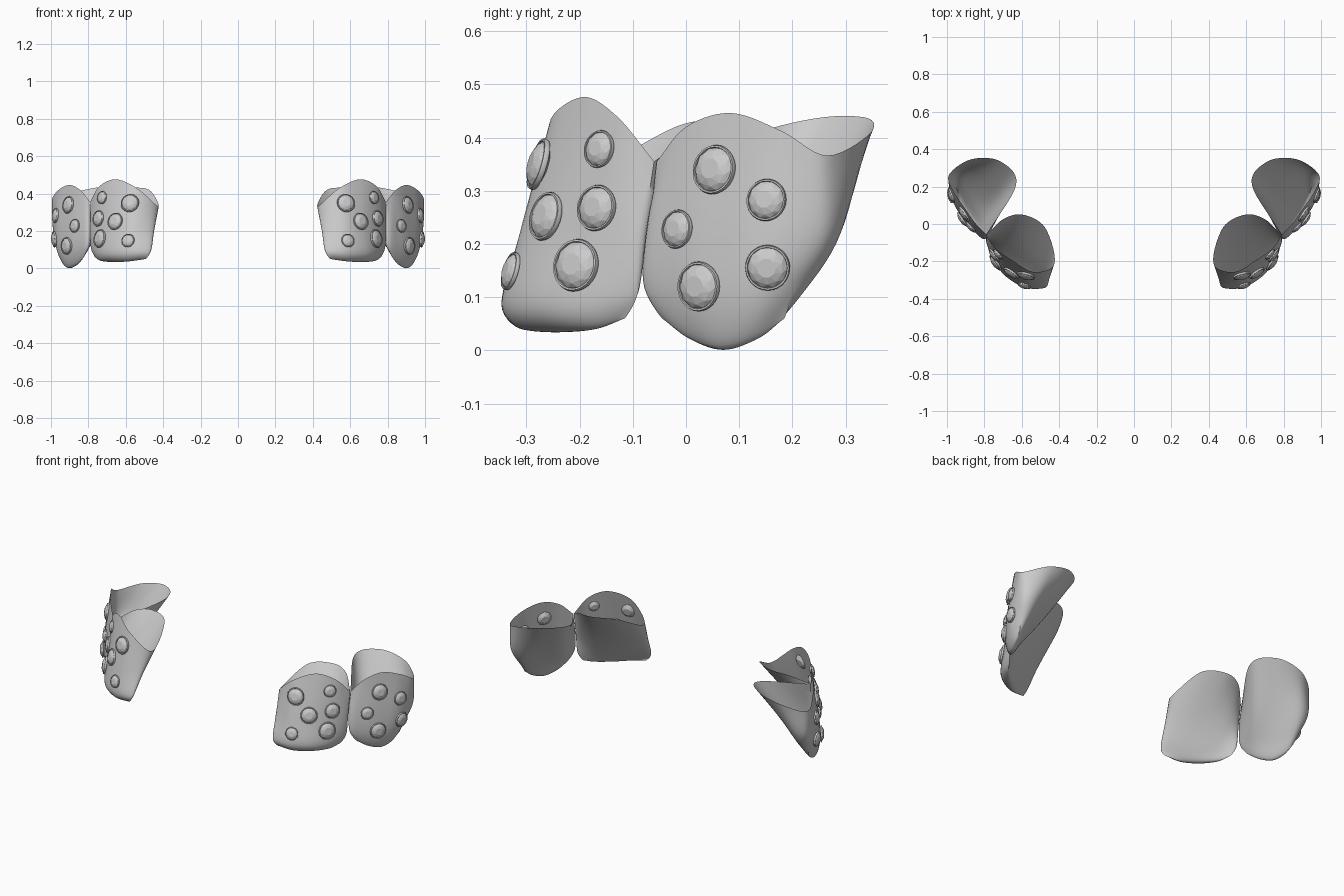
import bpy, bmesh, math
from mathutils import Vector, Matrix
from mathutils.bvhtree import BVHTree

if "Cube" in bpy.data.objects:
    bpy.data.objects.remove(bpy.data.objects["Cube"])


def spline(pts, n, before=None, after=None):
    """Smooth curve through the points, n steps per span; optional end neighbours."""
    p = [Vector(q) for q in pts]
    first = Vector(before) if before else 2 * p[0] - p[1]
    last = Vector(after) if after else 2 * p[-1] - p[-2]
    p = [first] + p + [last]
    out = []
    for i in range(1, len(p) - 2):
        a, b, c, d = p[i - 1:i + 3]
        for k in range(n):
            t = k / n
            out.append(0.5 * (2 * b + (c - a) * t + (2 * a - 5 * b + 4 * c - d) * t * t
                              + (3 * b - a - 3 * c + d) * t ** 3))
    return out + [p[-2]]


def finish(name, bm, smooth):
    me = bpy.data.meshes.new(name)
    bm.to_mesh(me)
    bm.free()
    ob = bpy.data.objects.new(name, me)
    bpy.context.collection.objects.link(ob)
    ob.modifiers.new("Mirror", 'MIRROR').use_mirror_merge = False
    if smooth:
        bpy.ops.object.select_all(action='DESELECT')
        ob.select_set(True)
        bpy.context.view_layer.objects.active = ob
        bpy.ops.object.shade_smooth_by_angle(angle=math.radians(60))
    return ob


def pouch(name, outer, keel, inner, pinch):
    """Open-topped bag: outer wall down to the keel, then up the inner wall.
    The seams are rounded, except the rim end where the two pouches meet (pinch)."""
    down, up = [], []
    for k, (o, i) in enumerate(zip(outer, inner)):
        i = [o[0]] + i + [o[-1]]
        start = not (k == 0 and pinch == 0)
        end = not (k == 0 and pinch == 1)
        down.append(spline(o, 7, i[1] if start else None, i[-2] if end else None))
        up.append(spline(i, 7, o[1] if start else None, o[-2] if end else None))
    rows = down + [spline(keel, 7)] + up[::-1]
    grid_pts = [spline(c, 7) for c in zip(*rows)]
    bm = bmesh.new()
    grid = [[bm.verts.new(v) for v in c] for c in grid_pts]
    for a, b in zip(grid, grid[1:]):
        for j in range(len(a) - 1):
            bm.faces.new((a[j], a[j + 1], b[j + 1], b[j]))
    bmesh.ops.remove_doubles(bm, verts=bm.verts, dist=0.0005)
    bmesh.ops.recalc_face_normals(bm, faces=bm.faces)
    bm.normal_update()
    out = Vector((0.75, -0.65, 0))
    probe = max(bm.faces, key=lambda f: f.calc_center_median().dot(out))
    if probe.normal.dot(out) < 0:
        bmesh.ops.reverse_faces(bm, faces=bm.faces)
    tree = BVHTree.FromBMesh(bm)
    finish(name, bm, True)
    return tree


def lathe(bm, mat, rings, n, closed):
    """Stack of n-sided rings (radius, height, twist in half steps)."""
    loops = [[bm.verts.new(mat @ Vector((r * math.cos(a), r * math.sin(a), h)))
              for a in [(k + tw / 2) * math.tau / n for k in range(n)]]
             for r, h, tw in rings]
    pairs = list(zip(loops, loops[1:] + loops[:1])) if closed else list(zip(loops, loops[1:]))
    for (a, b), (_, _, tw) in zip(pairs, rings):
        for k in range(n):
            m = (k + 1) % n
            if closed:
                bm.faces.new((a[k], a[m], b[m], b[k]))
            elif tw:
                bm.faces.new((a[k], b[m], b[k]))
                bm.faces.new((a[k], a[m], b[m]))
            else:
                bm.faces.new((a[k], a[m], b[k]))
                bm.faces.new((a[m], b[m], b[k]))
    if not closed:
        bm.faces.new(loops[0][::-1])
        bm.faces.new(loops[-1])


def gems(prefix, tree, spots):
    """Faceted stones in round bezels, seated on the outer wall."""
    stones, bezels = bmesh.new(), bmesh.new()
    for x, y, z, r in spots:
        loc, nor, _, _ = tree.find_nearest(Vector((x, y, z)))
        if nor.dot(Vector((0.7, -0.7, 0))) < 0:
            nor = -nor
        m = Matrix.Translation(loc) @ nor.to_track_quat('Z', 'Y').to_matrix().to_4x4()
        m = m @ Matrix.Scale(r, 4)
        lathe(stones, m, [(0.45, -0.3, 0), (0.9, 0.0, 1), (0.9, 0.14, 0),
                          (0.72, 0.3, 1), (0.42, 0.42, 0)], 10, False)
        lathe(bezels, m, [(0.93 + 0.07 * math.cos(a), 0.1 + 0.12 * math.sin(a), 0)
                          for a in [k * math.tau / 6 for k in range(6)]], 28, True)
    finish(prefix + "_gems", stones, False)
    finish(prefix + "_bezels", bezels, True)


# Front pouch: rows from rim to base, inner seam to outer seam
front = pouch(
    "front_pouch",
    [[(.425, -.21, .33), (.535, -.257, .425), (.65, -.195, .476), (.74, -.13, .44), (.79, -.06, .355)],
     [(.45, -.285, .2), (.56, -.315, .21), (.665, -.262, .22), (.748, -.172, .22), (.79, -.08, .22)],
     [(.468, -.337, .09), (.575, -.342, .085), (.685, -.28, .08), (.752, -.19, .085), (.785, -.09, .11)]],
    [(.495, -.325, .05), (.58, -.3, .038), (.66, -.24, .034), (.73, -.17, .04), (.765, -.115, .06)],
    [[(.475, -.02, .42), (.595, .05, .43), (.7, .025, .415)],
     [(.5, -.19, .22), (.6, -.12, .22), (.71, -.075, .22)],
     [(.52, -.285, .09), (.62, -.215, .08), (.715, -.145, .09)]], 1)
gems("front", front, [(.58, -.285, .352, .05), (.735, -.17, .38, .036), (.66, -.267, .253, .047),
                      (.75, -.17, .268, .044), (.59, -.333, .15, .037), (.74, -.207, .16, .05)])

# Rear pouch, with a rounder base
rear = pouch(
    "rear_pouch",
    [[(.79, -.055, .355), (.845, 0, .42), (.905, .085, .446), (.968, .18, .412), (.988, .265, .366)],
     [(.785, -.07, .22), (.862, -.025, .22), (.925, .055, .22), (.978, .15, .22), (.985, .26, .22)],
     [(.8, -.078, .12), (.867, -.025, .095), (.927, .05, .08), (.967, .135, .095), (.963, .21, .12)]],
    [(.825, -.045, .06), (.86, .01, .02), (.9, .07, .001), (.93, .13, .02), (.945, .185, .06)],
    [[(.63, .21, .43), (.715, .335, .438), (.87, .346, .408)],
     [(.735, .1, .22), (.805, .205, .22), (.91, .288, .22)],
     [(.805, .02, .1), (.86, .12, .085), (.925, .21, .1)]], 0)
gems("rear", rear, [(.91, .052, .34, .047), (.875, -.018, .228, .037), (.92, .022, .12, .047),
                    (.98, .15, .283, .04), (.985, .153, .155, .043)])
